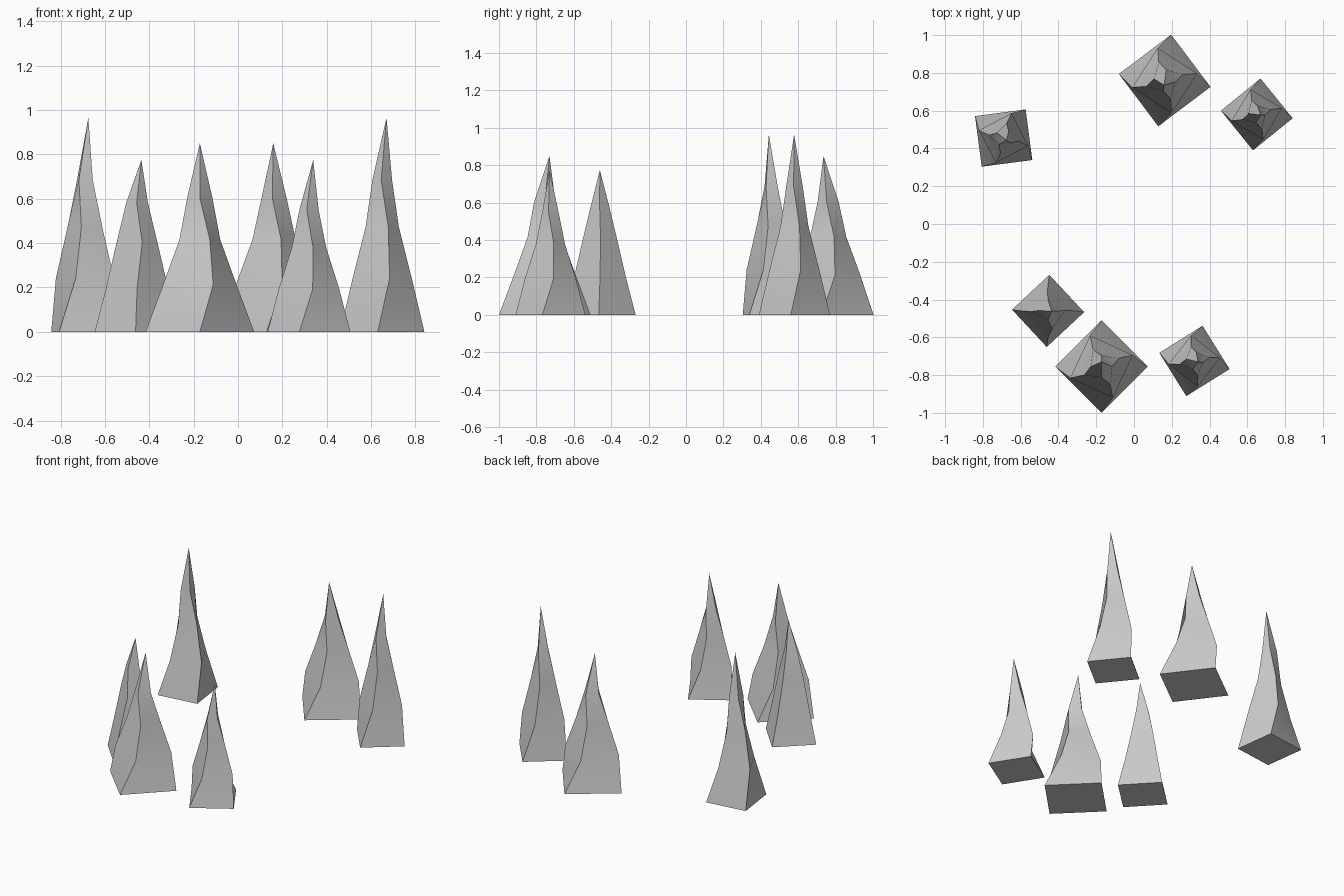
import bpy, bmesh
from math import cos, sin, radians

if "Cube" in bpy.data.objects:
    bpy.data.objects.remove(bpy.data.objects["Cube"])

# ring profile: (height fraction, radius, twist in degrees) for a wide spike
TWISTED = [(0, .245, 0), (.25, .176, 20), (.49, .102, 26), (.71, .057, 0)]
STRAIGHT = [(0, .245, 0), (.25, .180, 2), (.52, .118, 4), (.75, .063, 0)]


def spike(name, x, y, height, scale, turn, rings, nudge=0):
    """Four-sided rock spike lofted through twisted square rings to a leaning tip."""
    bm = bmesh.new()
    loops = []
    for i, (h, r, twist) in enumerate(rings):
        loop = []
        for k in range(4):
            a = radians(turn + twist + 90 * k)
            dx = nudge if i == 2 and k == 0 else 0
            loop.append(bm.verts.new((r * scale * cos(a) + dx, r * scale * sin(a), h * height)))
        loops.append(loop)
    t = radians(turn + 90)
    tip = bm.verts.new((.025 * scale * cos(t), .025 * scale * sin(t), height))
    bm.faces.new(loops[0][::-1])
    for lo, hi in zip(loops, loops[1:]):
        for k in range(4):
            n = (k + 1) % 4
            bm.faces.new((lo[k], lo[n], hi[n], hi[k]))
    for k in range(4):
        bm.faces.new((loops[-1][k], loops[-1][(k + 1) % 4], tip))
    bmesh.ops.recalc_face_normals(bm, faces=bm.faces)
    me = bpy.data.meshes.new(name)
    bm.to_mesh(me)
    bm.free()
    ob = bpy.data.objects.new(name, me)
    ob.location = (x, y, 0)
    bpy.context.collection.objects.link(ob)
    # soft along each side, crisp along the ridges
    bpy.ops.object.select_all(action='DESELECT')
    ob.select_set(True)
    bpy.context.view_layer.objects.active = ob
    bpy.ops.object.shade_smooth_by_angle(angle=radians(35))


# two tall, two wide and two short spikes in a loose circle
spike("tall_spike_left", -.69, .455, .965, .78, -127.5, TWISTED)
spike("tall_spike_right", .65, .58, .965, .78, -96, TWISTED)
spike("wide_spike_back", .1625, .76, .85, 1, 172, TWISTED)
spike("wide_spike_front", -.172, -.755, .85, 1, 0, TWISTED)
spike("short_spike_right", .32, -.725, .775, .78, -103, TWISTED)
spike("short_spike_left", -.455, -.46, .775, .78, -92, STRAIGHT, .02)
